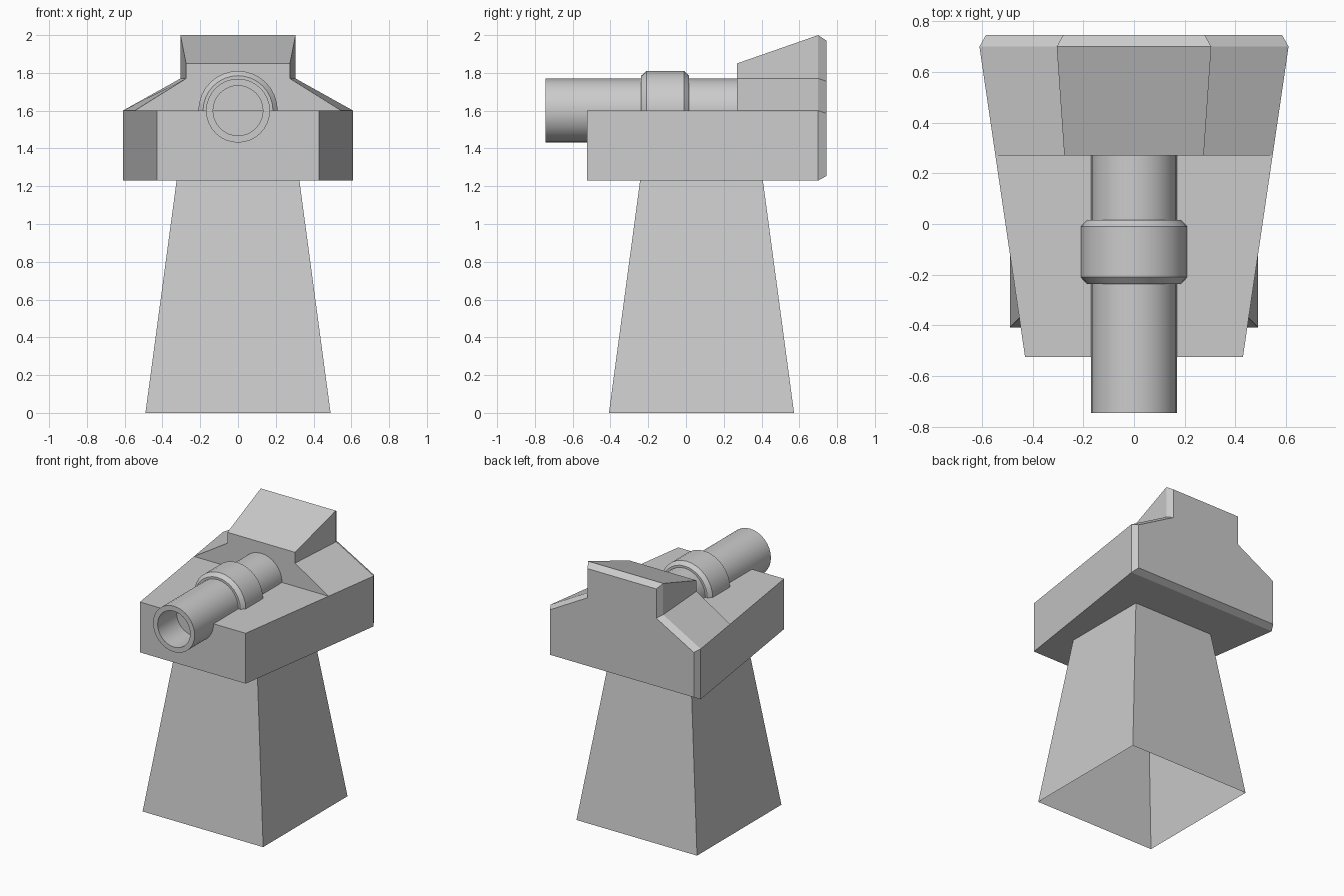
import bpy, bmesh, math

if "Cube" in bpy.data.objects:
    bpy.data.objects.remove(bpy.data.objects["Cube"])


def finish(name, bm):
    """Turn a bmesh into a named object with outward normals."""
    bmesh.ops.recalc_face_normals(bm, faces=bm.faces[:])
    me = bpy.data.meshes.new(name)
    bm.to_mesh(me)
    bm.free()
    ob = bpy.data.objects.new(name, me)
    bpy.context.collection.objects.link(ob)
    return ob


def ring(bm, pts):
    return [bm.verts.new(p) for p in pts]


def bridge(bm, a, b):
    n = len(a)
    for i in range(n):
        j = (i + 1) % n
        bm.faces.new((a[i], a[j], b[j], b[i]))


# pedestal: tapered square tube, open underneath
bm = bmesh.new()
levels = []
for half, y, z in ((0.49, 0.082, 0), (0.325, 0.082, 1.23)):
    levels.append(ring(bm, [(sx * half, y + sy * half, z)
                            for sx, sy in ((-1, -1), (1, -1), (1, 1), (-1, 1))]))
bridge(bm, *levels)
finish("pedestal", bm)


# turret head: flat deck in front, stepped housing behind with a chamfered back
def section(y, w, t, bottom, deck, shoulder, top):
    right = [(w, y, bottom), (w, y, deck), (t, y, shoulder), (t, y, top)]
    return right + [(-x, yy, z) for x, yy, z in reversed(right)]


bm = bmesh.new()
front = ring(bm, [(0.43, -0.525, 1.23), (0.43, -0.525, 1.6),
                  (-0.43, -0.525, 1.6), (-0.43, -0.525, 1.23)])
rings = [ring(bm, section(*s)) for s in (
    (0.27, 0.547, 0.275, 1.23, 1.6, 1.77, 1.85),
    (0.70, 0.61, 0.305, 1.23, 1.6, 1.77, 2.0),
    (0.745, 0.585, 0.28, 1.255, 1.585, 1.755, 1.97))]
bm.faces.new(front)
bridge(bm, front, [rings[0][i] for i in (0, 1, 6, 7)])
bm.faces.new(rings[0][1:7])
bridge(bm, rings[0], rings[1])
bridge(bm, rings[1], rings[2])
bm.faces.new(rings[2])
finish("turret_head", bm)

# barrel: lathed around y, with a bored muzzle and a chamfered collar
profile = [(0.132, -0.24), (0.132, -0.745), (0.169, -0.745), (0.169, -0.237),
           (0.185, -0.237), (0.21, -0.21), (0.21, -0.01), (0.185, 0.016),
           (0.169, 0.016), (0.169, 0.275)]
SIDES = 32
bm = bmesh.new()
loops = [ring(bm, [(r * math.cos(a), y, 1.6 + r * math.sin(a))
                   for a in (2 * math.pi * i / SIDES for i in range(SIDES))])
         for r, y in profile]
for a, b in zip(loops, loops[1:]):
    bridge(bm, a, b)
bm.faces.new(loops[0])
bm.faces.new(loops[-1])
barrel = finish("barrel", bm)
bpy.context.view_layer.objects.active = barrel
barrel.select_set(True)
bpy.ops.object.shade_smooth_by_angle(angle=math.radians(35))
